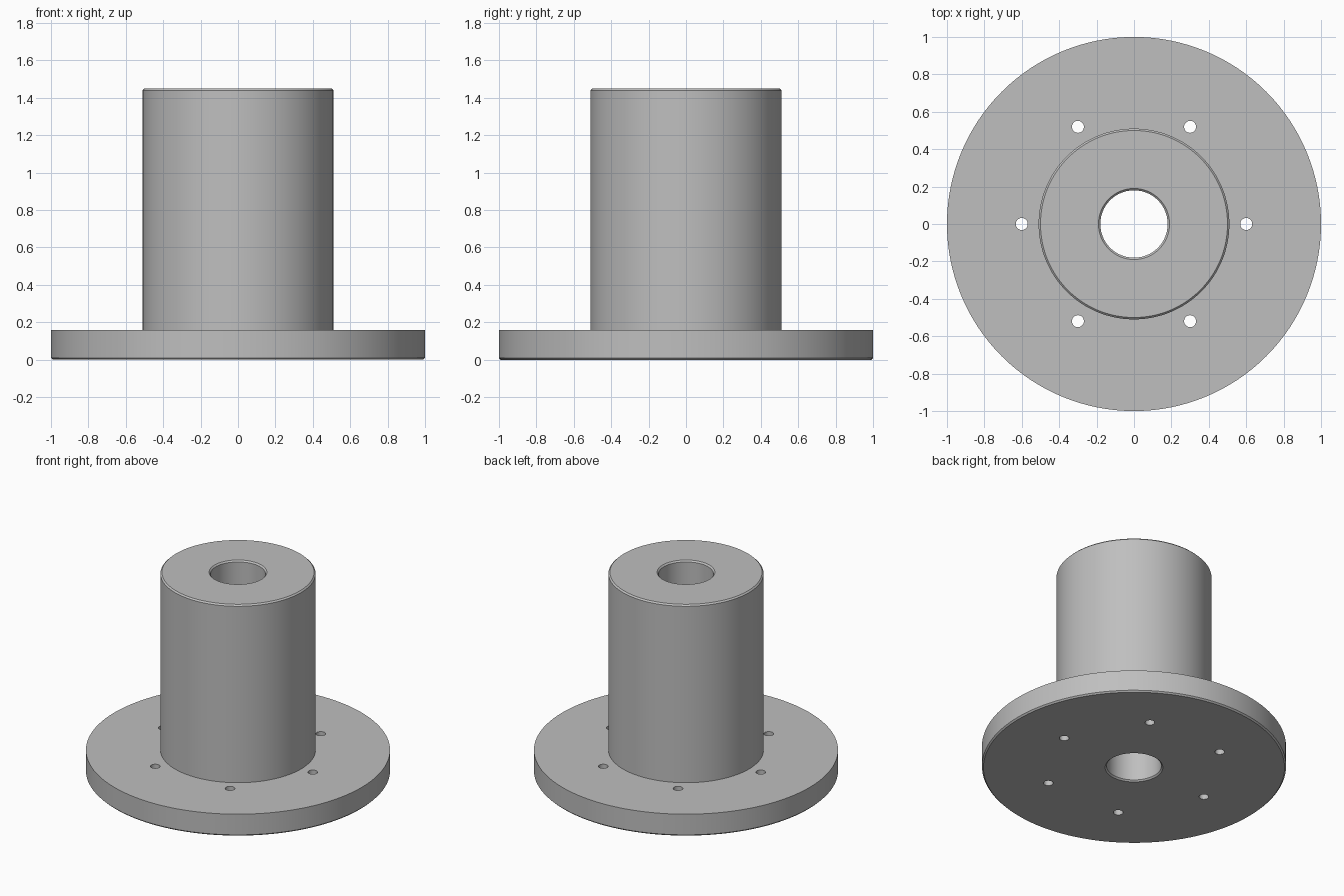
import bpy
import bmesh
from math import cos, sin, radians, tau
from mathutils import Matrix, Vector

if "Cube" in bpy.data.objects:
    bpy.data.objects.remove(bpy.data.objects["Cube"], do_unlink=True)

HUB_R, BORE_R, HEIGHT = 0.51, 0.18, 1.45
FLANGE_R, FLANGE_H = 1.0, 0.16
CHAMFER = 0.01
HOLE_R, HOLE_CIRCLE, HOLE_COUNT = 0.032, 0.6, 6
SEGMENTS = 128


def make_object(name, bm):
    bmesh.ops.recalc_face_normals(bm, faces=bm.faces)
    mesh = bpy.data.meshes.new(name)
    bm.to_mesh(mesh)
    bm.free()
    obj = bpy.data.objects.new(name, mesh)
    bpy.context.collection.objects.link(obj)
    return obj


# Plain grey metal
grey = bpy.data.materials.new("grey_metal")
grey.use_nodes = True
colour = (0.52, 0.52, 0.52, 1)
grey.diffuse_color = colour
grey.node_tree.nodes["Principled BSDF"].inputs["Base Color"].default_value = colour

# Flange and hub as one turned profile, with chamfered rims and bore
profile = [
    (BORE_R + CHAMFER, 0),
    (FLANGE_R - CHAMFER, 0),
    (FLANGE_R, CHAMFER),
    (FLANGE_R, FLANGE_H),
    (HUB_R, FLANGE_H),
    (HUB_R, HEIGHT - CHAMFER),
    (HUB_R - CHAMFER, HEIGHT),
    (BORE_R + CHAMFER, HEIGHT),
    (BORE_R, HEIGHT - CHAMFER),
    (BORE_R, CHAMFER),
]
bm = bmesh.new()
verts = [bm.verts.new((r, 0, z)) for r, z in profile]
edges = [bm.edges.new((v, verts[i - 1])) for i, v in enumerate(verts)]
bmesh.ops.spin(bm, geom=verts + edges, cent=(0, 0, 0), axis=(0, 0, 1),
               angle=tau, steps=SEGMENTS, use_duplicate=False)
bmesh.ops.remove_doubles(bm, verts=bm.verts, dist=0.0001)
hub = make_object("flanged_hub", bm)
hub.data.materials.append(grey)

# Ring of bolt holes through the flange
bm = bmesh.new()
for i in range(HOLE_COUNT):
    a = tau * i / HOLE_COUNT
    place = Matrix.Translation(Vector((HOLE_CIRCLE * cos(a), HOLE_CIRCLE * sin(a), FLANGE_H / 2)))
    bmesh.ops.create_cone(bm, cap_ends=True, segments=32, radius1=HOLE_R,
                          radius2=HOLE_R, depth=FLANGE_H * 2, matrix=place)
cutter = make_object("bolt_hole_cutter", bm)
cutter.data.materials.append(grey)
cutter.hide_render = True

cut = hub.modifiers.new("bolt_holes", "BOOLEAN")
cut.operation = "DIFFERENCE"
cut.solver = "EXACT"
cut.object = cutter

bpy.ops.object.select_all(action="DESELECT")
hub.select_set(True)
bpy.context.view_layer.objects.active = hub
bpy.ops.object.modifier_apply(modifier=cut.name)
bpy.data.objects.remove(cutter, do_unlink=True)
bpy.ops.object.shade_smooth_by_angle(angle=radians(30))
